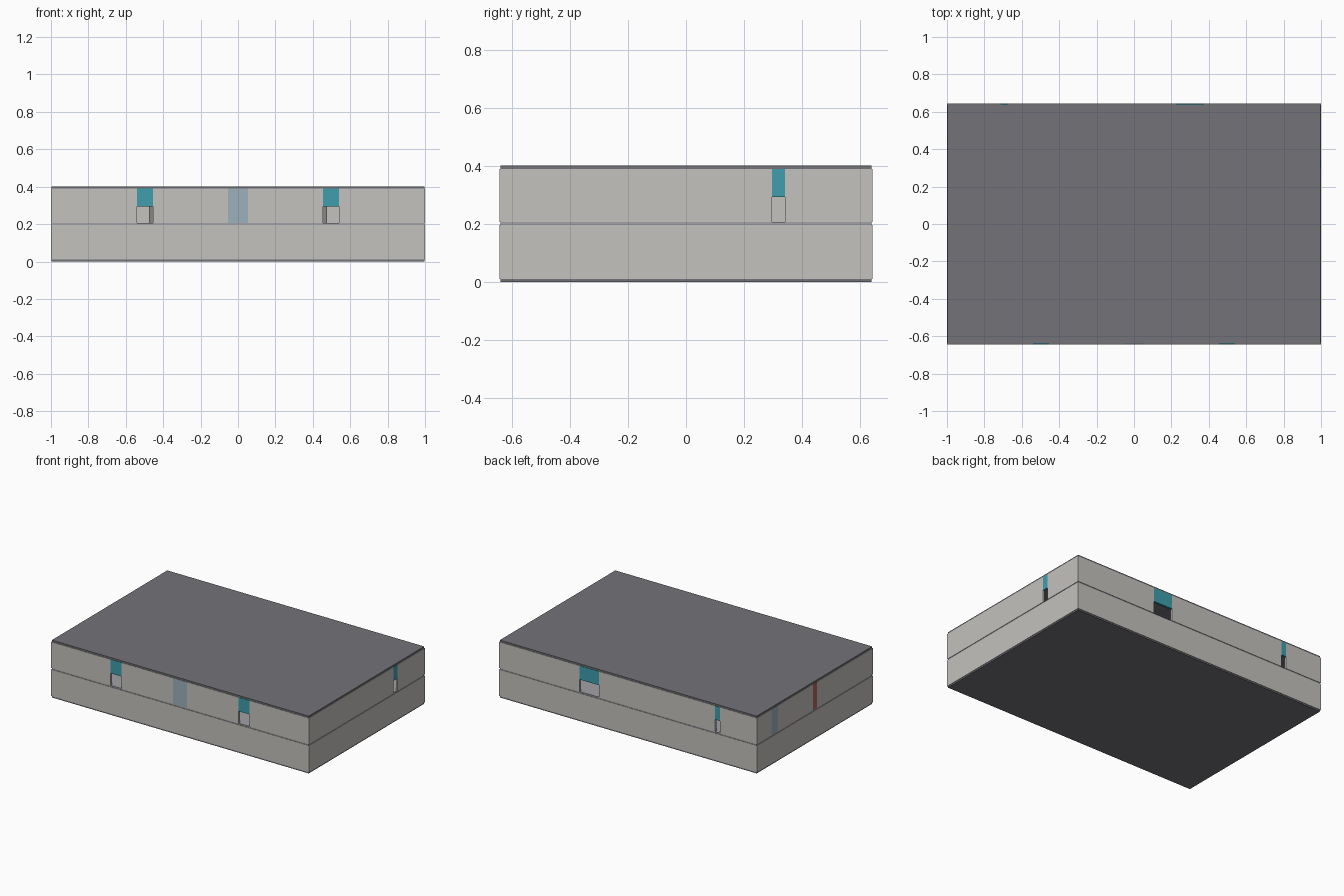
import bpy

if "Cube" in bpy.data.objects:
    bpy.data.objects.remove(bpy.data.objects["Cube"])

X, Y, T = 1.0, 0.643, 0.015   # half length, half depth, wall thickness


def mat(name, rgb):
    m = bpy.data.materials.new(name)
    m.diffuse_color = (*rgb, 1)
    m.use_nodes = True
    m.node_tree.nodes["Principled BSDF"].inputs["Base Color"].default_value = m.diffuse_color
    return m


WALL = mat("warm_grey", (0.55, 0.54, 0.51))
ROOF = mat("roof_grey", (0.17, 0.17, 0.19))
FLOOR = mat("floor_grey", (0.36, 0.36, 0.39))
TEAL = mat("teal", (0.05, 0.34, 0.42))
BLUE = mat("pale_blue", (0.34, 0.44, 0.50))
RED = mat("red", (0.42, 0.13, 0.11))
DARK = mat("dark_grey", (0.24, 0.24, 0.23))


def box(name, x0, x1, y0, y1, z0, z1, m):
    bpy.ops.mesh.primitive_cube_add(size=1, location=((x0 + x1) / 2, (y0 + y1) / 2, (z0 + z1) / 2))
    o = bpy.context.object
    o.name = name
    o.scale = (x1 - x0, y1 - y0, z1 - z0)
    bpy.ops.object.transform_apply(location=False, rotation=False, scale=True)
    o.data.materials.append(m)


# Floor plates and roof, slightly inset from the wall faces
for name, z0, z1, m in (("base_slab", 0, 0.01, ROOF), ("middle_slab", 0.197, 0.207, FLOOR),
                        ("roof_slab", 0.39, 0.402, ROOF)):
    box(name, -X + 0.003, X - 0.003, -Y + 0.003, Y - 0.003, z0, z1, m)


def wall(side, z0, z1, openings=()):
    """One wall cut into piers, with a lintel over each doorway or a full panel."""
    long_wall = side in ("front", "back")
    outer = {"front": -Y, "back": Y - T, "left": -X, "right": X - T}[side]
    half = X if long_wall else Y - T

    def piece(name, a, b, za, zb, m):
        if long_wall:
            box(f"{side}_{name}", a, b, outer, outer + T, za, zb, m)
        else:
            box(f"{side}_{name}", outer, outer + T, a, b, za, zb, m)

    start = -half
    for a, b, kind in openings:
        piece("wall_pier", start, a, z0, z1, WALL)
        if kind == "door":
            piece("lintel", a, b, 0.293, z1, TEAL)
        else:
            piece("panel", a, b, z0, z1, BLUE if kind == "blue" else RED)
        start = b
    piece("wall_pier", start, half, z0, z1, WALL)


# Lower storey, closed; upper storey with doorways and coloured panels
openings = {
    "front": ((-0.54, -0.455, "door"), (-0.053, 0.053, "blue"), (0.455, 0.54, "door")),
    "back": ((-0.715, -0.675, "door"), (0.225, 0.375, "door")),
    "left": ((-0.025, 0.02, "red"), (0.41, 0.48, "blue")),
    "right": ((0.297, 0.342, "door"),),
}
for side, gaps in openings.items():
    wall(side, 0.01, 0.197)
    wall(side, 0.207, 0.39, gaps)

# Inner partition glimpsed through the front doorways
box("inner_partition", -0.477, 0.477, -0.01, 0.01, 0.207, 0.39, DARK)
